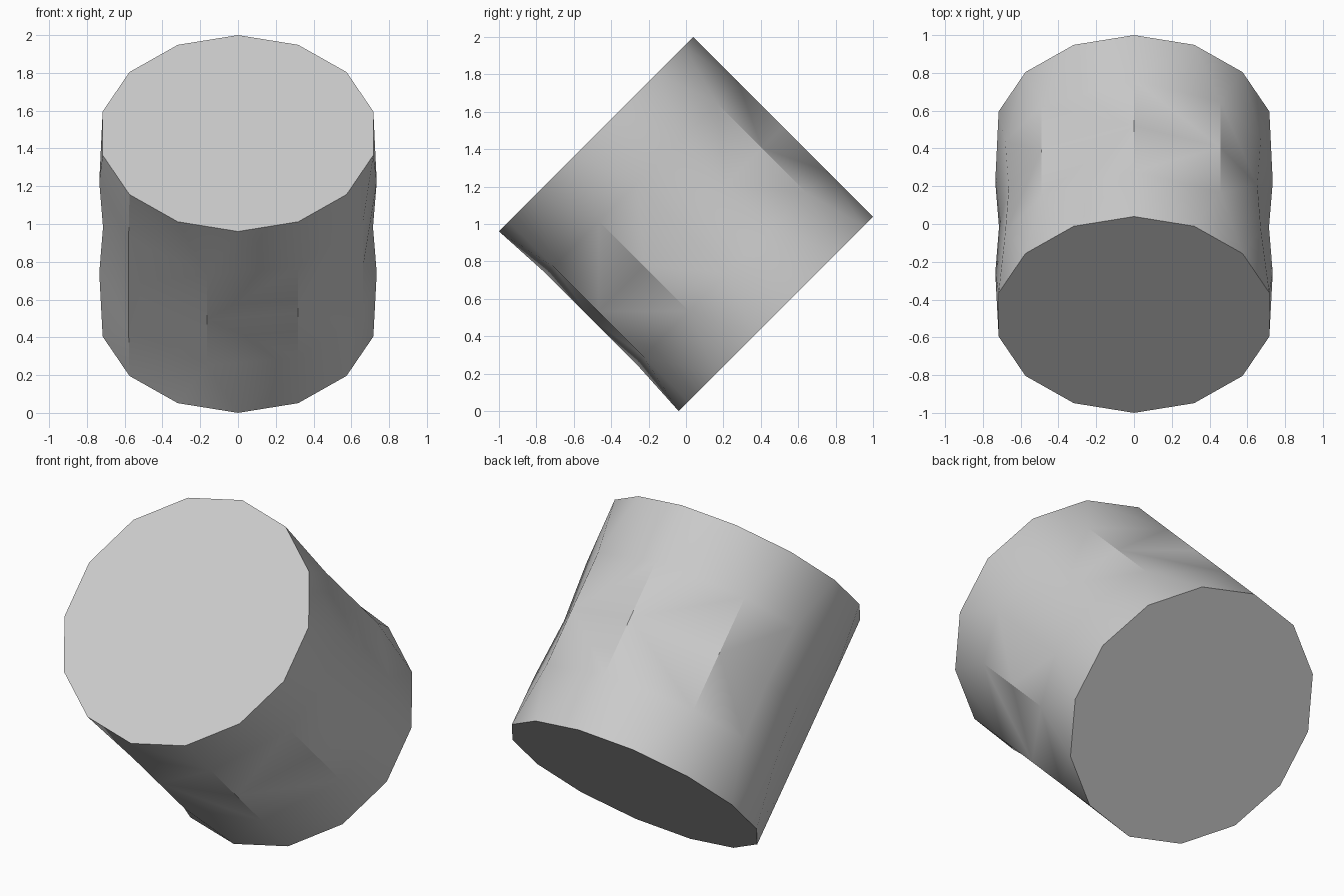
import bpy
import bmesh
from math import sin, cos, radians
from mathutils import Matrix

if "Cube" in bpy.data.objects:
    bpy.data.objects.remove(bpy.data.objects["Cube"], do_unlink=True)

RADIUS = 0.735
HALF = 0.679
SIDES = 14
STEP = 360 / SIDES

# Flat grey material
grey = bpy.data.materials.new("light grey")
grey.use_nodes = True
colour = (0.6, 0.6, 0.6, 1)
grey.diffuse_color = colour
grey.node_tree.nodes["Principled BSDF"].inputs["Base Color"].default_value = colour

# Regular end rings, coarser waist rings with wide facets
cap_angles = [i * STEP for i in range(SIDES)]
waist_angles = [0, 1.5 * STEP, 66, 92, 4.5 * STEP, 6 * STEP, 7.5 * STEP,
                232, 268, 292, 318.3]
dented = {66, 92, 268, 292}

bm = bmesh.new()


def ring(angles, z, dent=0.0):
    verts = []
    for a in angles:
        r = RADIUS - (dent if a in dented else 0)
        verts.append(bm.verts.new((r * sin(radians(a)), r * cos(radians(a)), z)))
    return verts


def bridge(a_verts, a_angles, b_verts, b_angles):
    """Join two rings of different counts with triangles, by angle."""
    na, nb = len(a_verts), len(b_verts)
    a_next, b_next = a_angles + [360], b_angles + [360]
    i = j = 0
    while i < na or j < nb:
        a, b = a_verts[i % na], b_verts[j % nb]
        use_b = j < nb and (i == na or b_next[j + 1] <= a_next[i + 1] + 0.001)
        if use_b:
            j += 1
            bm.faces.new((a, b, b_verts[j % nb]))
        else:
            i += 1
            bm.faces.new((a, b, a_verts[i % na]))


# End caps and their bevelled shoulders
waists = []
for side in (-1, 1):
    cap = ring(cap_angles, side * HALF)
    bm.faces.new(cap)
    waist = ring(waist_angles, side * HALF / 2)
    bridge(cap, cap_angles, waist, waist_angles)
    waists.append(waist)

# Slightly dented middle band
middle = ring(waist_angles, 0, 0.02)
count = len(middle)
for waist in waists:
    for i in range(count):
        k = (i + 1) % count
        bm.faces.new((waist[i], waist[k], middle[k], middle[i]))

# Tilt the axis and lift onto the ground
bmesh.ops.recalc_face_normals(bm, faces=bm.faces)
bm.transform(Matrix.Translation((0, 0, 1)) @ Matrix.Rotation(radians(45), 4, 'X'))
mesh = bpy.data.meshes.new("tilted_drum")
bm.to_mesh(mesh)
bm.free()
mesh.materials.append(grey)

drum = bpy.data.objects.new("tilted_drum", mesh)
bpy.context.collection.objects.link(drum)
bpy.ops.object.select_all(action='DESELECT')
drum.select_set(True)
bpy.context.view_layer.objects.active = drum
bpy.ops.object.shade_smooth_by_angle(angle=radians(30))
